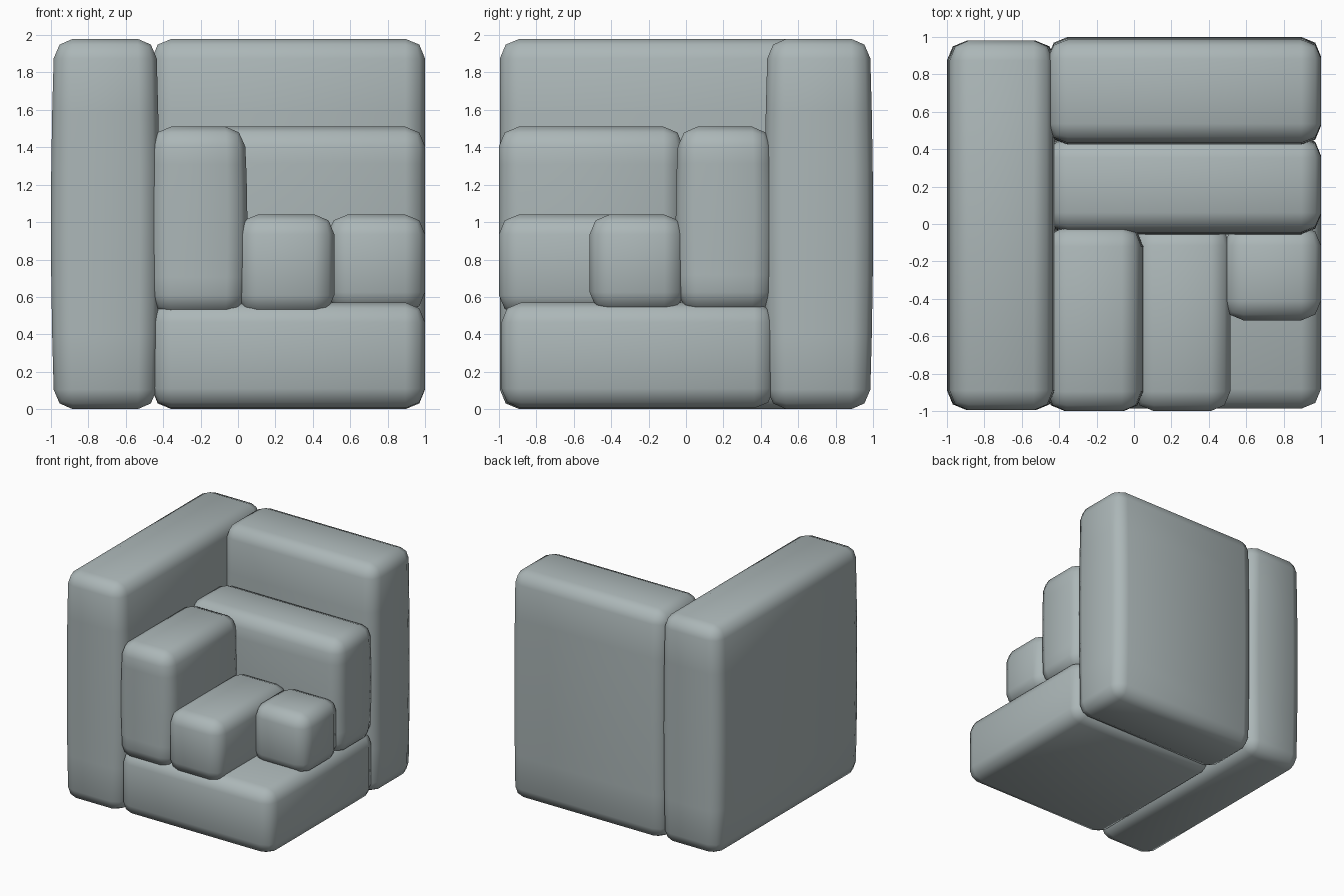
import bpy, bmesh
from mathutils import Vector

if "Cube" in bpy.data.objects:
    bpy.data.objects.remove(bpy.data.objects["Cube"])

grey = bpy.data.materials.new("cool grey")
grey.diffuse_color = (0.41, 0.47, 0.475, 1)
grey.use_nodes = True
grey.node_tree.nodes["Principled BSDF"].inputs["Base Color"].default_value = grey.diffuse_color


def block(name, xs, ys, zs, bulge_axis=None, bulge=0.018):
    """Soft-edged block; tall slabs swell slightly at mid height."""
    lo, hi = Vector((xs[0], ys[0], zs[0])), Vector((xs[1], ys[1], zs[1]))
    mid, half = (lo + hi) / 2, (hi - lo) / 2
    bm = bmesh.new()
    bmesh.ops.create_cube(bm, size=2)
    for v in bm.verts:
        v.co = Vector(c * h for c, h in zip(v.co, half))
    bmesh.ops.bevel(bm, geom=bm.edges[:], offset=0.105, offset_type='OFFSET',
                    segments=2, profile=0.5, affect='EDGES')
    if bulge_axis is not None:
        # extra loops across the height, then draw the ends in
        for k in (-0.6, -0.3, 0, 0.3, 0.6):
            bmesh.ops.bisect_plane(bm, geom=bm.verts[:] + bm.edges[:] + bm.faces[:],
                                   plane_co=(0, 0, k * half.z), plane_no=(0, 0, 1))
        a = bulge_axis
        for v in bm.verts:
            u = v.co.z / half.z
            v.co[a] *= 1 - bulge * u * u / half[a]
    bmesh.ops.recalc_face_normals(bm, faces=bm.faces[:])
    for f in bm.faces:
        f.smooth = True
    me = bpy.data.meshes.new(name)
    bm.to_mesh(me)
    bm.free()
    me.materials.append(grey)
    ob = bpy.data.objects.new(name, me)
    ob.location = mid
    bpy.context.collection.objects.link(ob)
    return ob


# outer shell: two walls and a floor slab
block("left_wall", (-1, -0.42), (-0.995, 0.98), (0, 1.98), 0)
block("back_wall", (-0.46, 1), (0.42, 1), (0, 1.98), 1)
block("floor_slab", (-0.46, 1), (-0.987, 0.47), (0.005, 0.57))
# middle shell
block("inner_back_wall", (-0.46, 1), (-0.055, 0.47), (0.52, 1.51), 1)
block("inner_left_wall", (-0.475, 0.05), (-1, -0.015), (0.505, 1.51), 0)
# core: a bar and a cube
block("core_bar", (0, 0.515), (-1, -0.01), (0.505, 1.04))
block("core_cube", (0.48, 1), (-0.515, -0.01), (0.52, 1.04))
